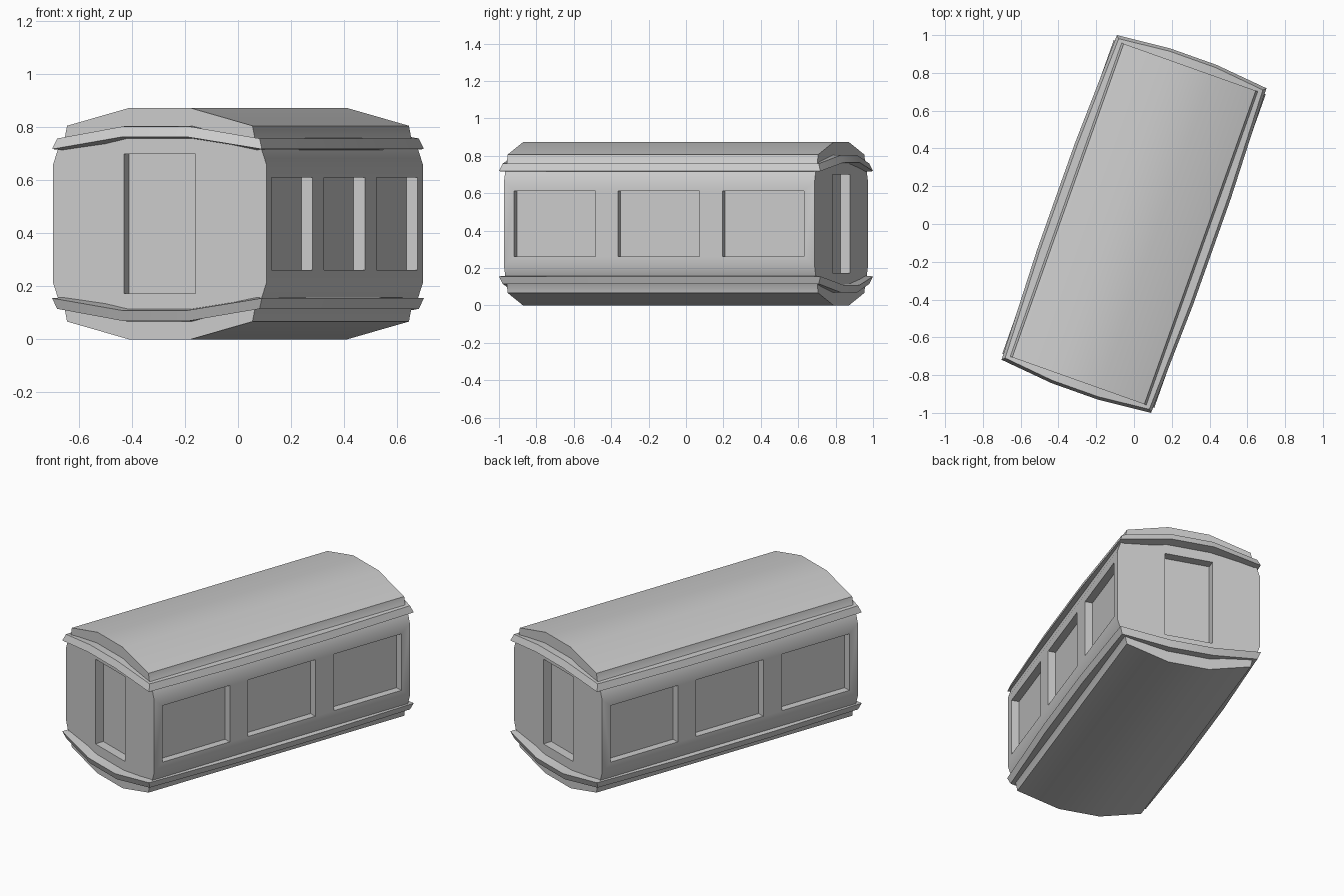
import bpy, bmesh, math
from mathutils import Matrix, Vector

if "Cube" in bpy.data.objects:
    bpy.data.objects.remove(bpy.data.objects["Cube"])

TURN = math.radians(-19.57)   # whole carriage is turned about z
H = 0.8735                    # total height; shape is symmetric about H / 2


def make(name, bm):
    bmesh.ops.recalc_face_normals(bm, faces=bm.faces)
    me = bpy.data.meshes.new(name)
    bm.to_mesh(me)
    bm.free()
    ob = bpy.data.objects.new(name, me)
    bpy.context.collection.objects.link(ob)
    ob.rotation_euler.z = TURN
    return ob


def activate(ob):
    bpy.ops.object.select_all(action='DESELECT')
    ob.select_set(True)
    bpy.context.view_layer.objects.active = ob


def add_box(bm, center, size):
    m = Matrix.Translation(center) @ Matrix.Diagonal((*size, 1))
    bmesh.ops.create_cube(bm, size=1, matrix=m)


# Carriage body and roof: one profile extruded along the length
quarter = [(0.427, 0.66), (0.405, 0.725), (0.38, 0.762), (0.371, 0.806), (0.122, H)]
half = [(u, H - z) for u, z in reversed(quarter)] + quarter
profile = half + [(-u, z) for u, z in reversed(half)]
bm = bmesh.new()
rings = [[bm.verts.new((u, v, z)) for u, z in profile] for v in (-0.881, 0.881)]
n = len(profile)
for i in range(n):
    j = (i + 1) % n
    bm.faces.new((rings[0][i], rings[0][j], rings[1][j], rings[1][i]))
for r in rings:
    bm.faces.new(r)
body = make("carriage_body", bm)

# Recesses: three windows per side, one door per end
bm = bmesh.new()
for s in (-1, 1):
    for v in (-0.592, -0.003, 0.59):
        add_box(bm, (s * (0.382 + 0.1), v * s, 0.4367), (0.2, 0.463, 0.35))
    add_box(bm, (0, s * (0.826 + 0.1), 0.4367), (0.286, 0.2, 0.525))
cutter = make("recess_cutter", bm)
cutter.hide_render = True
mod = body.modifiers.new("recesses", 'BOOLEAN')
mod.operation = 'DIFFERENCE'
mod.solver = 'EXACT'
mod.object = cutter
activate(body)
bpy.ops.object.modifier_apply(modifier=mod.name)
bpy.data.objects.remove(cutter)
bpy.ops.object.shade_smooth_by_angle(angle=math.radians(30))

# Trim bands: bowed loop (across, along, rise), arched at the ends
path = [(0.42, 0.912, 0), (0.13, 0.94, 0.046), (-0.13, 0.94, 0.046), (-0.42, 0.912, 0),
        (-0.438, 0.3, 0), (-0.438, -0.3, 0)]
path += [(-u, -v, r) for u, v, r in path]
section = [(0, 0.718), (0.015, 0.758), (0.1, 0.76), (0.1, 0.708)]


def trim(name, flip):
    bm = bmesh.new()
    loops = []
    for u, v, rise in path:
        du = math.copysign(1, u) if abs(u) > 0.2 else 0
        dv = math.copysign(1, v) if abs(v) > 0.5 else 0
        loop = []
        for inset, z in section:
            z += rise
            loop.append(bm.verts.new((u - du * inset, v - dv * inset, H - z if flip else z)))
        loops.append(loop)
    for a, b in zip(loops, loops[1:] + loops[:1]):
        for k in range(4):
            m = (k + 1) % 4
            bm.faces.new((a[k], a[m], b[m], b[k]))
    ob = make(name, bm)
    activate(ob)
    bpy.ops.object.shade_smooth_by_angle(angle=math.radians(30))


trim("roof_trim", False)
trim("floor_trim", True)
